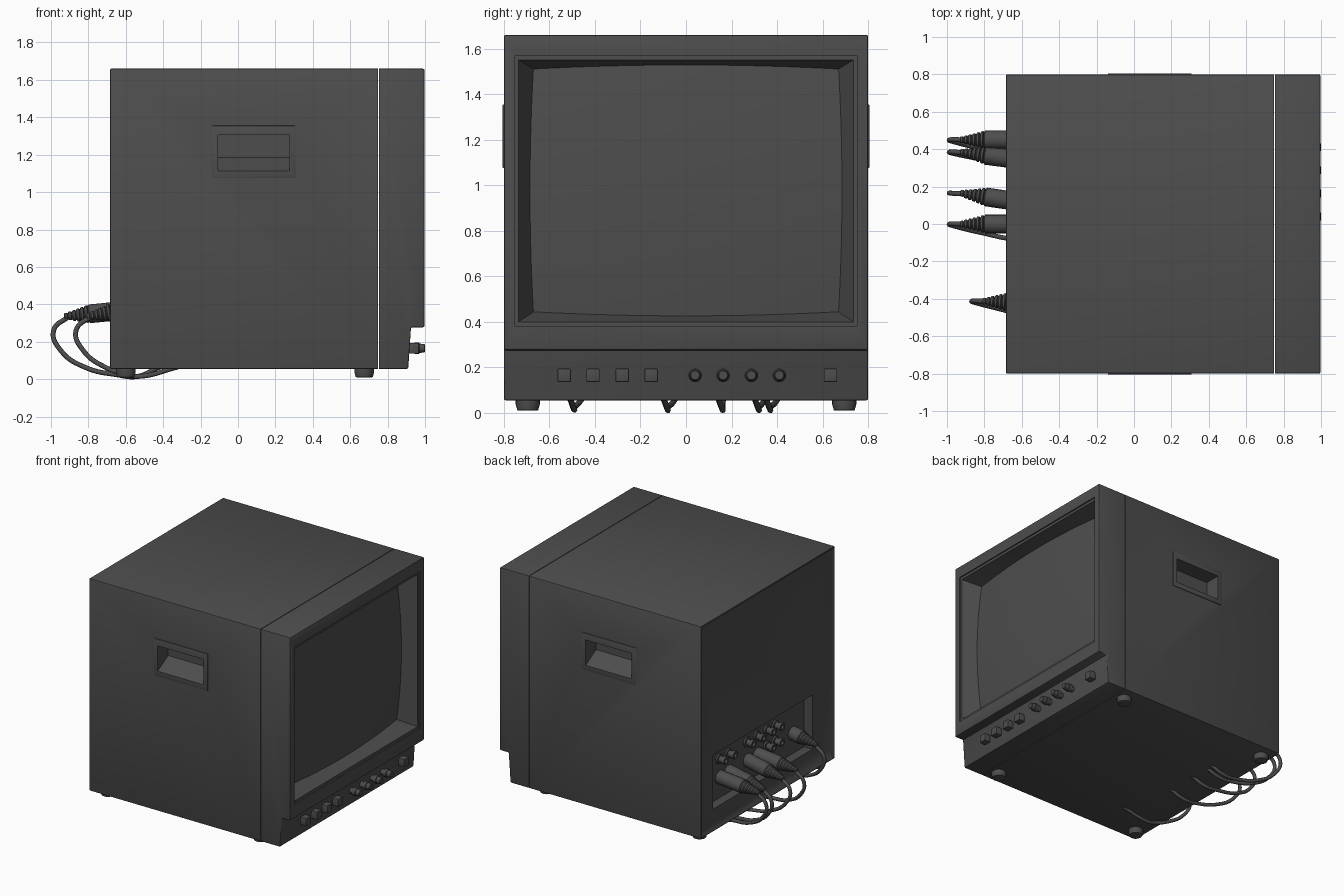
import bpy, bmesh, math
from mathutils import Vector

if "Cube" in bpy.data.objects:
    bpy.data.objects.remove(bpy.data.objects["Cube"])

MAT = bpy.data.materials.new("dark_grey")
MAT.diffuse_color = (0.075, 0.075, 0.075, 1)
MAT.use_nodes = True
MAT.node_tree.nodes["Principled BSDF"].inputs["Base Color"].default_value = MAT.diffuse_color


def finish(name, bm, smooth=True, recalc=True):
    if recalc:
        bmesh.ops.recalc_face_normals(bm, faces=bm.faces)
    me = bpy.data.meshes.new(name)
    bm.to_mesh(me)
    bm.free()
    me.materials.append(MAT)
    ob = bpy.data.objects.new(name, me)
    bpy.context.collection.objects.link(ob)
    if smooth:
        bpy.ops.object.select_all(action='DESELECT')
        ob.select_set(True)
        bpy.context.view_layer.objects.active = ob
        bpy.ops.object.shade_smooth_by_angle(angle=math.radians(35))
    return ob


def prism_bm(points, vec):
    bm = bmesh.new()
    f = bm.faces.new([bm.verts.new(p) for p in points])
    r = bmesh.ops.extrude_face_region(bm, geom=[f])
    vs = [g for g in r['geom'] if isinstance(g, bmesh.types.BMVert)]
    bmesh.ops.translate(bm, verts=vs, vec=vec)
    bmesh.ops.recalc_face_normals(bm, faces=bm.faces)
    return bm


def box_bm(lo, hi):
    pts = [(lo[0], lo[1], lo[2]), (hi[0], lo[1], lo[2]), (hi[0], hi[1], lo[2]), (lo[0], hi[1], lo[2])]
    return prism_bm(pts, (0, 0, hi[2] - lo[2]))


def round_edges(bm, width, keep=lambda e: True, segs=2):
    bmesh.ops.bevel(bm, geom=[e for e in bm.edges if keep(e)], offset=width,
                    segments=segs, profile=0.5, affect='EDGES')


def cut(ob, bm, name):
    c = finish(name, bm, smooth=False)
    c.hide_render = True
    c.hide_viewport = True
    c.display_type = 'WIRE'
    m = ob.modifiers.new(name, 'BOOLEAN')
    m.operation = 'DIFFERENCE'
    m.solver = 'EXACT'
    m.object = c


def revolve(name, profile, origin, direction, n=20):
    """Lathe of (radius, height) pairs along a direction, capped at both ends."""
    q = Vector(direction).to_track_quat('Z', 'Y')
    bm = bmesh.new()
    rings = []
    for r, h in profile:
        rings.append([bm.verts.new(Vector(origin) + q @ Vector(
            (r * math.cos(2 * math.pi * i / n), r * math.sin(2 * math.pi * i / n), h))) for i in range(n)])
    for a, b in zip(rings, rings[1:]):
        for i in range(n):
            bm.faces.new((a[i], a[(i + 1) % n], b[(i + 1) % n], b[i]))
    bm.faces.new(rings[0])
    bm.faces.new(rings[-1])
    return finish(name, bm)


# Cabinet: rounded box with a shallow mitred inset on the back
SEAM = 0.749
bm = box_bm((-0.685, -0.8, 0.055), (SEAM, 0.8, 1.66))
round_edges(bm, 0.008, lambda e: not all(v.co.x > SEAM - 0.001 for v in e.verts))
bm.normal_update()
back = max((f for f in bm.faces if f.normal.x < -0.9), key=lambda f: f.calc_area())
bmesh.ops.inset_region(bm, faces=[back], thickness=0.055, depth=-0.02)
cabinet = finish("cabinet", bm)

# Connector bay in the back
cut(cabinet, box_bm((-0.8, -0.56, 0.21), (-0.595, 0.63, 0.62)), "connector_bay_cutter")


# Carrying handles: raised frame plus cup with sloping floor, on both sides
def handle_cup(s):
    prof = [(0.83, 1.10), (0.83, 1.305), (0.68, 1.305), (0.68, 1.185)]
    return prism_bm([(-0.108, s * y, z) for y, z in prof], (0.383, 0, 0))


for s, side in ((-1, "front"), (1, "rear")):
    cut(cabinet, handle_cup(s), side + "_handle_cutter")
    ys = sorted((s * 0.79, s * 0.805))
    bm = box_bm((-0.14, ys[0], 1.075), (0.308, ys[1], 1.355))
    round_edges(bm, 0.004)
    frame = finish(side + "_handle_frame", bm)
    cut(frame, handle_cup(s), side + "_handle_frame_cutter")

# Front bezel: stepped side profile with the control strip set back
prof = [(0.754, 0.055), (0.91, 0.055), (0.925, 0.277), (0.997, 0.277), (0.997, 1.66), (0.754, 1.66)]
bm = prism_bm([(x, -0.8, z) for x, z in prof], (0, 1.6, 0))
round_edges(bm, 0.008, lambda e: not all(v.co.x < 0.755 for v in e.verts))
bezel = finish("bezel", bm)
cut(bezel, box_bm((0.987, -0.75, 0.38), (1.1, 0.75, 1.57)), "bezel_step_cutter")
cut(bezel, box_bm((0.80, -0.735, 0.40), (1.1, 0.735, 1.55)), "screen_opening_cutter")


# Bulging picture tube and the sloping surround that meets it
def tube_point(u, v):
    return Vector((0.987 - 0.07 - 0.03 * (u * u + v * v),
                   u * (0.685 - 0.015 * v * v),
                   0.977 + v * (0.551 - 0.018 * u * u)))


N = 24
bm = bmesh.new()
grid = [[bm.verts.new(tube_point(2 * i / N - 1, 2 * j / N - 1)) for i in range(N + 1)] for j in range(N + 1)]
for j in range(N):
    for i in range(N):
        bm.faces.new((grid[j][i], grid[j][i + 1], grid[j + 1][i + 1], grid[j + 1][i]))
finish("screen", bm, recalc=False)

t = [2 * i / N - 1 for i in range(N)]
loop = [(a, -1) for a in t] + [(1, a) for a in t] + [(-a, 1) for a in t] + [(-1, -a) for a in t]
bm = bmesh.new()
inner = [bm.verts.new(tube_point(u, v)) for u, v in loop]
outer = [bm.verts.new((0.987, 0.735 * u, 0.975 + 0.575 * v)) for u, v in loop]
for i in range(len(loop)):
    k = (i + 1) % len(loop)
    bm.faces.new((outer[i], outer[k], inner[k], inner[i]))
finish("screen_surround", bm, recalc=False)

# Push buttons and knobs on the control strip
for i, y in enumerate((-0.535, -0.408, -0.28, -0.153, 0.635)):
    bm = box_bm((0.90, y - 0.029, 0.136), (0.965, y + 0.029, 0.194))
    round_edges(bm, 0.003)
    finish(f"push_button_{i + 1}", bm)
for i, y in enumerate((0.04, 0.163, 0.287, 0.41)):
    revolve(f"knob_{i + 1}", [(0.022, 0), (0.022, 0.035), (0.030, 0.038), (0.030, 0.062),
                              (0.025, 0.066), (0.022, 0.092), (0.019, 0.095)],
            (0.905, y, 0.165), (1, 0, 0), 24)

# Feet
for x in (-0.6, 0.675):
    for y in (-0.695, 0.695):
        revolve("foot", [(0.040, 0.01), (0.046, 0.012), (0.053, 0.038), (0.053, 0.06)], (x, y, 0), (0, 0, 1), 24)

# Free sockets on the back panel
sockets = [(y, 0.51) for y in (0.46, 0.35, 0.13, 0.01, -0.11, -0.21)] + [(-0.11, 0.39), (-0.21, 0.39)]
for i, (y, z) in enumerate(sockets):
    revolve(f"socket_{i + 1}", [(0.036, 0), (0.036, 0.018), (0.024, 0.02), (0.024, 0.045),
                                (0.030, 0.047), (0.030, 0.07), (0.016, 0.07), (0.016, 0.05)],
            (-0.59, y, z), (-1, 0, 0), 16)


# Plugs with ribbed strain relief, and cables that loop under the cabinet
def plug_and_cable(i, y0, y1, y2, barrel, shift, x_end):
    base, tip = Vector((-0.59, y0, 0.37)), Vector((-0.93 + shift, y1, 0.335))
    d = tip - base
    prof = [(0.046, 0), (0.050, 0.004), (0.050, barrel - 0.004), (0.045, barrel)]
    ribs = 6
    step = (d.length - barrel) / ribs
    for k in range(ribs):
        r = 0.047 - 0.029 * k / (ribs - 1)
        h = barrel + step * k
        prof += [(r * 0.8, h + step * 0.1), (r, h + step * 0.3), (r * 0.95, h + step * 0.8), (r * 0.78, h + step * 0.95)]
    revolve(f"plug_{i}", prof, base, d, 20)

    pts = [tip - d.normalized() * 0.03, (-0.986 + shift, y1, 0.26), (-0.945 + shift, y1 * 0.8 + y2 * 0.2, 0.15),
           (-0.81 + shift * 0.9, y1 * 0.4 + y2 * 0.6, 0.06), (-0.65 + shift * 0.5, y2, 0.024),
           (-0.54, y2, 0.014), (x_end, y2 - 0.02, 0.065)]
    cu = bpy.data.curves.new(f"cable_{i}", 'CURVE')
    cu.dimensions = '3D'
    cu.bevel_depth = 0.013
    cu.bevel_resolution = 2
    cu.resolution_u = 8
    cu.use_fill_caps = True
    sp = cu.splines.new('BEZIER')
    sp.bezier_points.add(len(pts) - 1)
    for b, p in zip(sp.bezier_points, pts):
        b.co = p
        b.handle_left_type = b.handle_right_type = 'AUTO'
    cu.materials.append(MAT)
    ob = bpy.data.objects.new(f"cable_{i}", cu)
    bpy.context.collection.objects.link(ob)
    bpy.ops.object.select_all(action='DESELECT')
    ob.select_set(True)
    bpy.context.view_layer.objects.active = ob
    bpy.ops.object.convert(target='MESH')


plug_and_cable(1, 0.45, 0.45, 0.37, 0.21, 0, -0.42)
plug_and_cable(2, 0.34, 0.385, 0.32, 0.21, 0, -0.42)
plug_and_cable(3, 0.115, 0.165, 0.16, 0.21, 0, -0.42)
plug_and_cable(4, 0.0, 0.0, -0.08, 0.21, 0, -0.42)
plug_and_cable(5, -0.42, -0.412, -0.49, 0.09, 0.12, -0.32)
